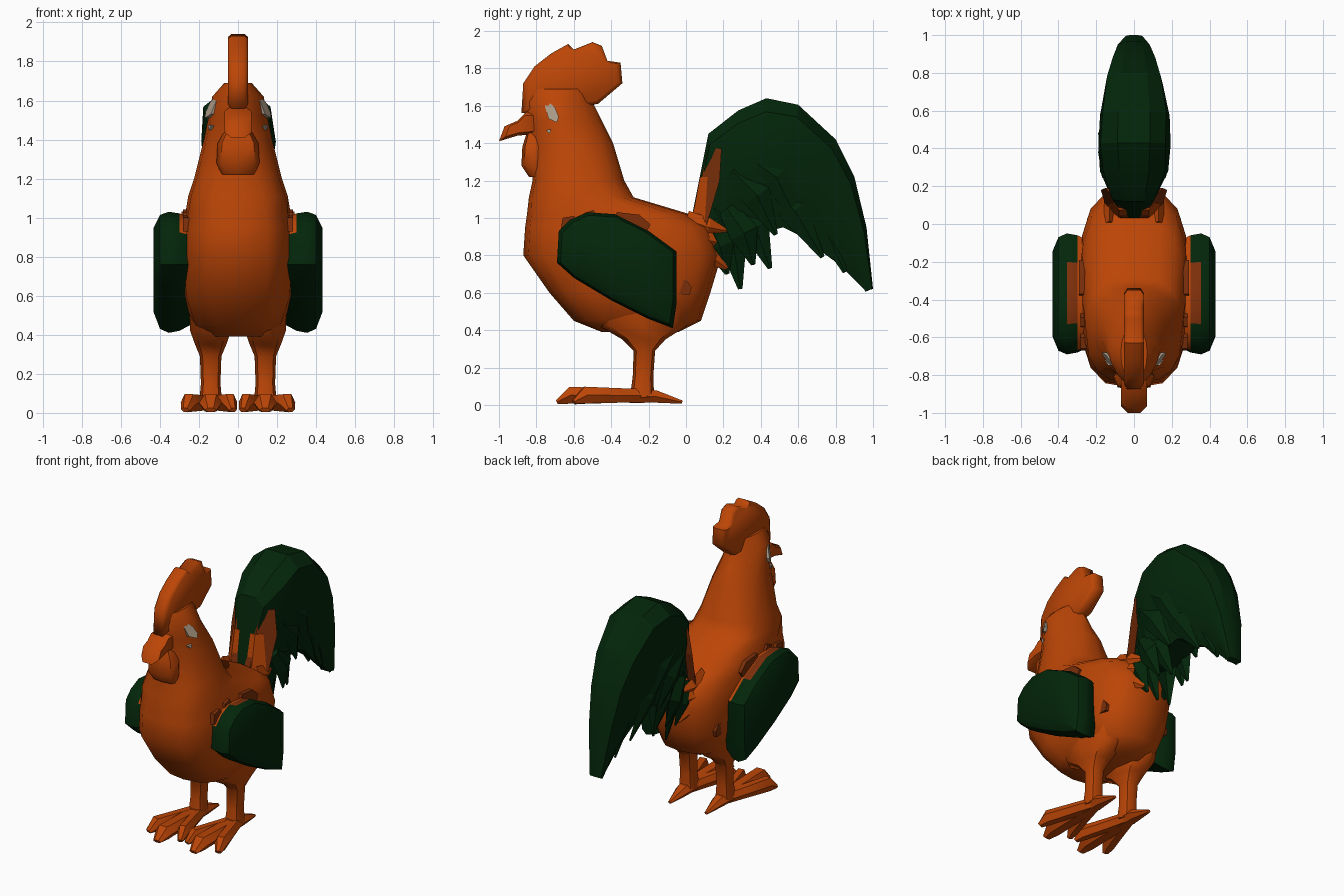
import bpy, bmesh, math, random
from mathutils import Vector

random.seed(4)
cube = bpy.data.objects.get("Cube")
if cube:
    bpy.data.objects.remove(cube, do_unlink=True)


def material(name, rgb):
    m = bpy.data.materials.new(name)
    m.use_nodes = True
    m.diffuse_color = (*rgb, 1)
    bsdf = next(n for n in m.node_tree.nodes if n.type == 'BSDF_PRINCIPLED')
    bsdf.inputs["Base Color"].default_value = (*rgb, 1)
    bsdf.inputs["Roughness"].default_value = 0.8
    return m


ORANGE = material("rust orange", (0.5, 0.06, 0.002))
GREEN = material("dark green", (0.001, 0.019, 0.003))
BROWN = material("dark rust", (0.2, 0.028, 0.003))
GREY = material("eye grey", (0.45, 0.36, 0.27))


def loft(name, rings, mats, smooth=40, rule=None):
    """Skin a list of equal rings, cap both ends, shade by angle."""
    bm = bmesh.new()
    loops = [[bm.verts.new(p) for p in ring] for ring in rings]
    n = len(loops[0])
    for a, b in zip(loops, loops[1:]):
        for i in range(n):
            j = (i + 1) % n
            bm.faces.new((a[i], a[j], b[j], b[i]))
    bm.faces.new(loops[0])
    bm.faces.new(loops[-1])
    bmesh.ops.recalc_face_normals(bm, faces=bm.faces)
    if rule:
        for f in bm.faces:
            f.material_index = rule(f.calc_center_median())
    mesh = bpy.data.meshes.new(name)
    bm.to_mesh(mesh)
    bm.free()
    for m in mats:
        mesh.materials.append(m)
    ob = bpy.data.objects.new(name, mesh)
    bpy.context.collection.objects.link(ob)
    if smooth:
        bpy.ops.object.select_all(action='DESELECT')
        ob.select_set(True)
        bpy.context.view_layer.objects.active = ob
        bpy.ops.object.shade_smooth_by_angle(angle=math.radians(smooth))
    return ob


def oval(z, front, back, w, power=0.85, n=16, x=0):
    """Rounded horizontal section between two y limits."""
    ring = []
    for i in range(n):
        a = math.tau * i / n
        c, s = math.cos(a), math.sin(a)
        ring.append((x + w * math.copysign(abs(c) ** power, c),
                     (front + back) / 2 + (back - front) / 2 * math.copysign(abs(s) ** power, s), z))
    return ring


def tube(name, path, sizes, mat, sides=6, smooth=40):
    """Tapered limb along a path; sizes are (sideways, upright) half widths."""
    path = [Vector(p) for p in path]
    rings = []
    for i, p in enumerate(path):
        t = (path[min(i + 1, len(path) - 1)] - path[max(i - 1, 0)]).normalized()
        up = t.cross(Vector((1, 0, 0))).normalized()
        side = up.cross(t)
        a, b = sizes[i]
        rings.append([p + side * a * math.cos(math.tau * k / sides) + up * b * math.sin(math.tau * k / sides)
                      for k in range(sides)])
    return loft(name, rings, [mat], smooth)


def slab(name, outline, layers, mats, smooth=40, rule=None):
    """Side outline (y, z) stacked along x; layers are (x, scale)."""
    cy = sum(p[0] for p in outline) / len(outline)
    cz = sum(p[1] for p in outline) / len(outline)
    rings = [[(x, cy + (y - cy) * s, cz + (z - cz) * s) for y, z in outline] for x, s in layers]
    return loft(name, rings, mats, smooth, rule)


def panel(name, outline, s, place, mat, depth=0.0):
    """Flat panel whose sideways position follows place(y, z)."""
    loft(name, [[(s * (place(y, z) + d), y, z) for y, z in outline] for d in (-depth, 0.009)], [mat], 0)


# Body, neck and head: z, front y, back y, half width, squareness
sections = [(0.39, -0.45, -0.04, 0.15, 0.8), (0.45, -0.6, 0.08, 0.23, 0.72), (0.6, -0.73, 0.13, 0.28, 0.67),
            (0.8, -0.87, 0.19, 0.29, 0.67), (0.95, -0.86, 0.13, 0.285, 0.67), (1.02, -0.85, 0.02, 0.27, 0.7),
            (1.11, -0.84, -0.28, 0.255, 0.75), (1.2, -0.82, -0.33, 0.225, 0.85), (1.4, -0.83, -0.39, 0.175, 1),
            (1.52, -0.86, -0.45, 0.15, 1.3), (1.62, -0.87, -0.5, 0.132, 1.3), (1.69, -0.84, -0.53, 0.07, 1)]
loft("body", [oval(*s) for s in sections], [ORANGE], 45)

# Outlines in (y, z)
comb = [(-0.88, 1.56), (-0.87, 1.72), (-0.81, 1.81), (-0.72, 1.88), (-0.63, 1.93), (-0.6, 1.9),
        (-0.5, 1.94), (-0.45, 1.92), (-0.42, 1.84), (-0.35, 1.83), (-0.34, 1.72), (-0.47, 1.61), (-0.65, 1.58)]
beak = [(-1.0, 1.41), (-0.97, 1.49), (-0.9, 1.52), (-0.85, 1.57), (-0.78, 1.57), (-0.78, 1.45), (-0.9, 1.44)]
wing = [(-0.69, 0.76), (-0.68, 0.93), (-0.62, 0.99), (-0.53, 1.03), (-0.38, 1.02), (-0.2, 0.93),
        (-0.05, 0.82), (-0.05, 0.55), (-0.07, 0.41), (-0.2, 0.46), (-0.4, 0.56), (-0.6, 0.68)]
tail_patch = [(0.03, 1.0), (0.12, 1.37), (0.19, 1.37), (0.18, 1.2), (0.11, 0.96)]
tail_strip = [(0.03, 0.98), (0.075, 1.22), (0.115, 1.22), (0.1, 0.97)]
eye = [(-0.755, 1.6), (-0.735, 1.62), (-0.7, 1.59), (-0.68, 1.54), (-0.69, 1.51), (-0.735, 1.53)]
cheek = [(-0.75, 1.47), (-0.72, 1.475), (-0.73, 1.45)]

# Comb, beak and wattle
slab("comb", comb, [(-0.052, 0.9), (-0.035, 1), (0.035, 1), (0.052, 0.9)], [ORANGE], 60)
slab("beak", beak, [(-0.068, 0.7), (-0.035, 1), (0.035, 1), (0.068, 0.7)], [ORANGE], 50)
loft("wattle", [oval(1.22, -0.84, -0.76, 0.085, 0.7, 8), oval(1.28, -0.88, -0.74, 0.11, 0.7, 8),
                oval(1.38, -0.875, -0.74, 0.105, 0.7, 8), oval(1.46, -0.85, -0.76, 0.06, 0.7, 8)], [ORANGE], 50)


def wing_colour(c):
    """Rust over the shoulder, orange on the inner edge, green elsewhere."""
    if abs(c.x) < 0.29 and c.z > 0.85:
        return 1
    return 2 if abs(c.x) < 0.35 and c.z > 0.96 and c.y > -0.5 else 0


def tail_side(y, z):
    """Half width of the wedge-shaped front of the tail."""
    return 0.062 + (y - 0.03 - 0.2 * (z - 1)) * 0.95


for s, label in ((1, "left"), (-1, "right")):
    slab(label + "_wing", wing, [(s * 0.24, 0.88), (s * 0.3, 0.97), (s * 0.355, 1), (s * 0.4, 0.94), (s * 0.432, 0.7)],
         [GREEN, ORANGE, BROWN], 40, wing_colour)
    for y, z, long, out in ((-0.62, 0.97, 1, 0.282), (-0.51, 1.0, 0.8, 0.282), (-0.29, 0.985, 2, 0.29),
                            (-0.02, 0.63, 1, 0.25)):
        patch = [(y + dy * long, z + dz - dy * (long - 1) * 0.4) for dy, dz in
                 ((-0.05, -0.04), (-0.04, 0.03), (0.02, 0.04), (0.05, 0), (0.04, -0.04))]
        slab(label + "_wing_patch", patch, [(s * 0.2, 1), (s * out, 1)], [BROWN], 0)

    # Eye and cheek mark, angled a little forward
    panel(label + "_eye", eye, s, lambda y, z: 0.134 - (z - 1.57) * 0.25 + (y + 0.71) * 0.55, GREY, 0.02)
    panel(label + "_cheek_mark", cheek, s, lambda y, z: 0.14 + (y + 0.73) * 0.6, GREY, 0.02)

    # Thigh, shin and toes
    x = s * 0.14
    legs = [(0.56, -0.52, 0.05, 0.11), (0.42, -0.46, 0.0, 0.105), (0.35, -0.34, -0.11, 0.08),
            (0.29, -0.28, -0.165, 0.055), (0.15, -0.285, -0.175, 0.05), (0.04, -0.3, -0.17, 0.06)]
    loft(label + "_leg", [oval(*leg, 0.85, 8, x) for leg in legs], [ORANGE], 45)
    for tx, ty, w in ((0.27, -0.6, 0.045), (0.14, -0.69, 0.06), (0.025, -0.6, 0.04)):
        tip = Vector((s * tx, ty, 0.015))
        root = Vector((x, -0.2, 0.05))
        mid = root.lerp(tip, 0.85)
        mid.z = 0.052
        tube(label + "_toe", [root, root.lerp(mid, 0.5), mid, tip],
             [(0.045, 0.04), (w, 0.045), (w, 0.052), (w / 2, 0.014)], ORANGE, 6)
    tube(label + "_heel_toe", [(x, -0.3, 0.05), (x, -0.16, 0.045), (x, -0.02, 0.015)],
         [(0.055, 0.045), (0.05, 0.038), (0.012, 0.01)], ORANGE, 6)

    # Coloured panels on the tail root, and saddle feathers
    panel(label + "_tail_patch", tail_patch, s, tail_side, BROWN, 0.05)
    panel(label + "_tail_strip", tail_strip, s, lambda y, z: tail_side(y, z) + 0.006, ORANGE, 0.05)
    for z, end in ((0.99, 0.93), (0.92, 0.86), (0.84, 0.73)):
        tube(label + "_saddle_feather", [(s * 0.13, 0.0, z), (s * 0.13, 0.12, z - 0.04), (s * 0.1, 0.22, end)],
             [(0.03, 0.05), (0.03, 0.05), (0.005, 0.01)], ORANGE, 4, 0)

# Tail mass: ridge point, underside point, half width
stations = [((0.03, 1.0), (0.13, 0.86), 0.06), ((0.12, 1.45), (0.2, 0.9), 0.125),
            ((0.28, 1.575), (0.28, 0.88), 0.185), ((0.43, 1.64), (0.4, 0.92), 0.195),
            ((0.6, 1.605), (0.52, 0.95), 0.195), ((0.8, 1.42), (0.62, 0.9), 0.16),
            ((0.9, 1.22), (0.71, 0.83), 0.125), ((0.965, 0.95), (0.82, 0.75), 0.095),
            ((1.0, 0.62), (0.96, 0.61), 0.05)]
profile = [(0, 0.45), (0.1, 0.92), (0.35, 1), (0.7, 0.8), (1, 0.45)]
rings = []
for top, low, w in stations:
    half = [(w * k, Vector(top).lerp(Vector(low), t)) for t, k in profile]
    both = half + [(-px, p) for px, p in reversed(half)]
    rings.append([(px * random.uniform(0.92, 1), p.x, p.y) for px, p in both])
loft("tail", rings, [GREEN], 20)

# Drooping tail feathers: root, bend and tip in (y, z), with sideways place
feathers = [((0.15, 1.05), (0.25, 0.88), (0.29, 0.62), 0.06), ((0.12, 0.98), (0.18, 0.85), (0.22, 0.7), 0.09),
            ((0.25, 1.1), (0.37, 0.95), (0.45, 0.73), 0.08), ((0.22, 1.05), (0.31, 0.92), (0.36, 0.75), 0.12),
            ((0.4, 1.2), (0.58, 1.04), (0.73, 0.79), 0.1), ((0.5, 1.3), (0.68, 1.08), (0.85, 0.71), 0.06),
            ((0.55, 1.4), (0.78, 1.1), (0.97, 0.61), 0.04), ((0.3, 1.35), (0.48, 1.22), (0.62, 0.94), 0.14),
            ((0.25, 1.25), (0.38, 1.12), (0.48, 0.91), 0.14), ((0.35, 1.48), (0.58, 1.38), (0.76, 1.1), 0.13)]
for root, bend, tip, x in feathers:
    for s in (1, -1):
        tube("tail_feather", [(s * x, *root), (s * (x + 0.02), *bend), (s * x * 0.8, *tip)],
             [(0.03, 0.05), (0.03, 0.08), (0.006, 0.012)], GREEN, 4, 0)
